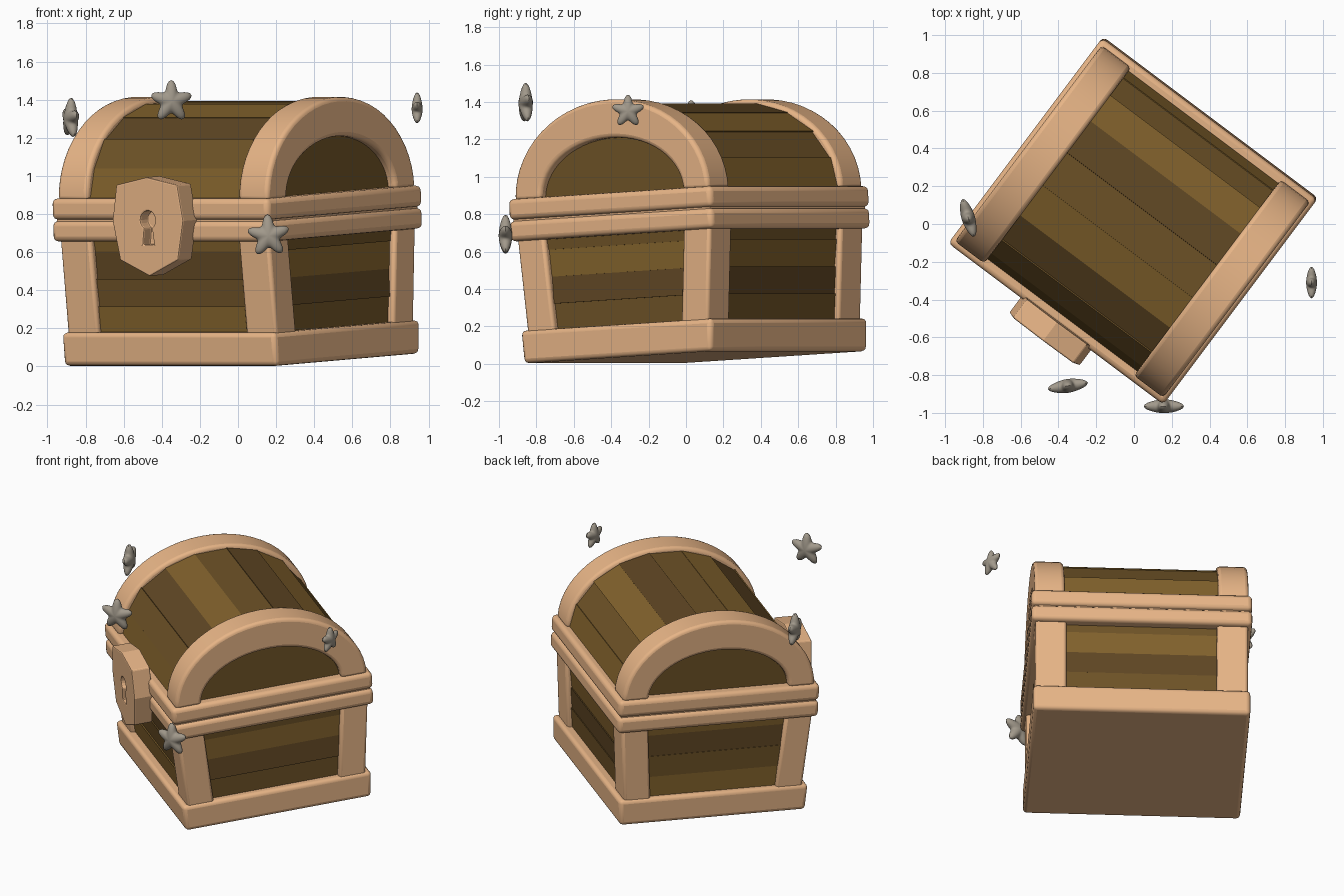
import bpy, bmesh, math, random
from math import sin, cos, pi, radians
from mathutils import Matrix, Vector

if "Cube" in bpy.data.objects:
    bpy.data.objects.remove(bpy.data.objects["Cube"])

random.seed(4)
# chest frame: turned about z, rear edge tipped up a little
CHEST = (Matrix.Translation((0.02, 0.05, 0.035)) @ Matrix.Rotation(radians(-36.87), 4, 'Z')
         @ Matrix.Rotation(radians(3), 4, 'X'))


def material(name, rgb):
    m = bpy.data.materials.new(name)
    m.diffuse_color = (*rgb, 1)
    m.use_nodes = True
    m.node_tree.nodes["Principled BSDF"].inputs["Base Color"].default_value = m.diffuse_color
    return m


TRIM = material("pale_wood", (0.80, 0.46, 0.24))
WOODS = [material("light_plank", (0.22, 0.12, 0.025)),
         material("mid_plank", (0.155, 0.085, 0.02)),
         material("dark_plank", (0.115, 0.062, 0.017))]
METAL = material("star_metal", (0.36, 0.32, 0.26))


def finish(name, bm, mat, matrix=CHEST, bevel=0.0, segments=3, smooth=True):
    bmesh.ops.recalc_face_normals(bm, faces=bm.faces)
    me = bpy.data.meshes.new(name)
    bm.to_mesh(me)
    bm.free()
    ob = bpy.data.objects.new(name, me)
    bpy.context.collection.objects.link(ob)
    if mat:
        me.materials.append(mat)
    ob.matrix_world = matrix
    if smooth:
        bpy.ops.object.select_all(action='DESELECT')
        ob.select_set(True)
        bpy.context.view_layer.objects.active = ob
        bpy.ops.object.shade_smooth_by_angle(angle=radians(35))
    if bevel:
        b = ob.modifiers.new("bevel", 'BEVEL')
        b.width, b.segments, b.limit_method = bevel, segments, 'ANGLE'
    return ob


def block(name, z0, low, z1, high, mat, **kw):
    """Tapered block; low/high are (x0, x1, y0, y1)."""
    bm = bmesh.new()
    rings = []
    for z, (x0, x1, y0, y1) in ((z0, low), (z1, high)):
        rings.append([bm.verts.new((x, y, z)) for x, y in ((x0, y0), (x1, y0), (x1, y1), (x0, y1))])
    lo, hi = rings
    bm.faces.new(lo)
    bm.faces.new(hi)
    for i in range(4):
        j = (i + 1) % 4
        bm.faces.new((lo[i], lo[j], hi[j], hi[i]))
    return finish(name, bm, mat, **kw)


def prism(name, pts, axis, a, b, mat, **kw):
    """Extrude a 2D profile along x (profile y,z) or y (profile x,z)."""
    bm = bmesh.new()
    place = (lambda p, d: (d, p[0], p[1])) if axis == 'x' else (lambda p, d: (p[0], d, p[1]))
    r0 = [bm.verts.new(place(p, a)) for p in pts]
    r1 = [bm.verts.new(place(p, b)) for p in pts]
    bm.faces.new(r0)
    bm.faces.new(r1)
    for i in range(len(pts)):
        j = (i + 1) % len(pts)
        bm.faces.new((r0[i], r0[j], r1[j], r1[i]))
    return finish(name, bm, mat, **kw)


def sym(a, b):
    return (-a, a, -b, b)


def depth(z):
    """Half depth of the flared body at height z."""
    return 0.605 + 0.04 * (z - 0.175) / 0.48


def arc(ry, rz, n=28, z=0.87):
    return [(ry * cos(pi * i / n), z + rz * sin(pi * i / n)) for i in range(n + 1)]


# base and the two rims
block("base", 0, sym(0.70, 0.628), 0.175, sym(0.70, 0.64), TRIM, bevel=0.025)
block("body_rim", 0.655, sym(0.712, 0.68), 0.764, sym(0.712, 0.68), TRIM, bevel=0.028)
block("lid_rim", 0.77, sym(0.712, 0.68), 0.882, sym(0.712, 0.68), TRIM, bevel=0.028)
block("rim_seam", 0.74, sym(0.69, 0.658), 0.79, sym(0.69, 0.658), TRIM)

# body core and corner posts
block("body_core", 0.1, sym(0.63, 0.54), 0.7, sym(0.63, 0.59), WOODS[2])
for sx in (-1, 1):
    for sy in (-1, 1):
        def corner(z):
            xs, ys = sorted((sx * 0.485, sx * 0.685)), sorted((sy * (depth(z) - 0.18), sy * depth(z)))
            return (*xs, *ys)
        block(f"post_{'left' if sx < 0 else 'right'}_{'front' if sy < 0 else 'back'}",
              0.15, corner(0.15), 0.68, corner(0.68), TRIM, bevel=0.018)

# body planks on all four sides
for i in range(4):
    z0 = 0.165 + 0.145 * i
    z1 = min(z0 + 0.145, 0.70)
    for s, nm in ((-1, "front"), (1, "back")):
        def row(z, j):
            return (-0.6, 0.6, *sorted((s * (depth(z) - j), s * 0.5)))
        block(f"{nm}_plank_{i}", z0, row(z0, random.uniform(0.025, 0.04)), z1,
              row(z1, random.uniform(0.025, 0.04)), WOODS[(i + (s > 0)) % 3], smooth=False)
    for s, nm in ((-1, "left"), (1, "right")):
        def col(j):
            return (*sorted((s * (0.685 - j), s * 0.58)), -0.52, 0.52)
        block(f"{nm}_plank_{i}", z0, col(random.uniform(0.025, 0.04)), z1,
              col(random.uniform(0.025, 0.04)), WOODS[(i + (s > 0)) % 3], smooth=False)

# lid: core with end panels, arched end bands, planks around the curve
prism("lid_core", arc(0.57, 0.43), 'x', -0.64, 0.64, WOODS[1])
band = arc(0.65, 0.51) + arc(0.475, 0.305)[::-1]
for s, nm in ((-1, "left"), (1, "right")):
    prism(f"lid_band_{nm}", band, 'x', s * 0.495, s * 0.69, TRIM, bevel=0.022)
N = 9
for i in range(N):
    k0, k1 = (1 + random.uniform(-0.012, 0.015) for _ in range(2))
    t0, t1 = pi * i / N, pi * (i + 1) / N
    quad = [(0.62 * k * cos(t), 0.87 + 0.485 * k * sin(t))
            for t, k in ((t0, k0), (t1, k1), (t1, 0.88), (t0, 0.88))]
    prism(f"lid_plank_{i}", quad, 'x', -0.6, 0.6, WOODS[(0, 1, 0, 2, 1, 0, 2, 1, 0)[i]], smooth=False)

# lock plate with a keyhole cut into it
half = [(0, 1.0), (0.2, 0.96), (0.232, 0.77), (0.19, 0.565), (0, 0.48)]
outline = half + [(-x, z) for x, z in half[3:0:-1]]
lock = prism("lock_plate", outline, 'y', -0.785, -0.66, TRIM, smooth=False)
hole = [(0.048 * cos(radians(a)), 0.775 + 0.048 * sin(radians(a))) for a in range(-60, 241, 20)]
hole += [(-0.036, 0.645), (0.036, 0.645)]
cutter = prism("keyhole_cutter", hole, 'y', -0.85, -0.72, TRIM, smooth=False)
cutter.hide_render = True
cutter.hide_viewport = True
cut = lock.modifiers.new("keyhole", 'BOOLEAN')
cut.operation, cut.object, cut.solver = 'DIFFERENCE', cutter, 'EXACT'
bev = lock.modifiers.new("bevel", 'BEVEL')
bev.width, bev.segments, bev.limit_method = 0.008, 2, 'ANGLE'


# floating puffy stars
def star(name, pos, r, turn, spin=0):
    bm = bmesh.new()
    n, m, t = 60, 12, 0.036 * r / 0.11
    rings = []
    for k in range(1, m):
        p = pi * k / m
        ring = []
        for i in range(n):
            a = 2 * pi * i / n
            tip = 0.56 + 0.44 * (0.5 + 0.5 * cos(5 * a)) ** 1.25
            rad = r * sin(p) * (tip * sin(p) + 0.6 * (1 - sin(p)))
            ring.append(bm.verts.new((rad * sin(a), -t * cos(p), rad * cos(a))))
        rings.append(ring)
    for ring, y in ((rings[0], -t), (rings[-1], t)):
        c = bm.verts.new((0, y, 0))
        for i in range(n):
            bm.faces.new((c, ring[i], ring[(i + 1) % n]))
    for a, b in zip(rings, rings[1:]):
        for i in range(n):
            j = (i + 1) % n
            bm.faces.new((a[i], a[j], b[j], b[i]))
    mat = (Matrix.Translation(Vector(pos)) @ Matrix.Rotation(radians(turn), 4, 'Z')
           @ Matrix.Rotation(radians(spin), 4, 'Y'))
    finish(name, bm, METAL, matrix=mat)


star("star_upper_front", (-0.35, -0.857, 1.39), 0.112, 9)
star("star_lower_front", (0.16, -0.965, 0.685), 0.112, 0, -3)
star("star_left", (-0.878, 0.035, 1.3), 0.11, -73, 5)
star("star_right", (0.94, -0.31, 1.35), 0.088, 90)
